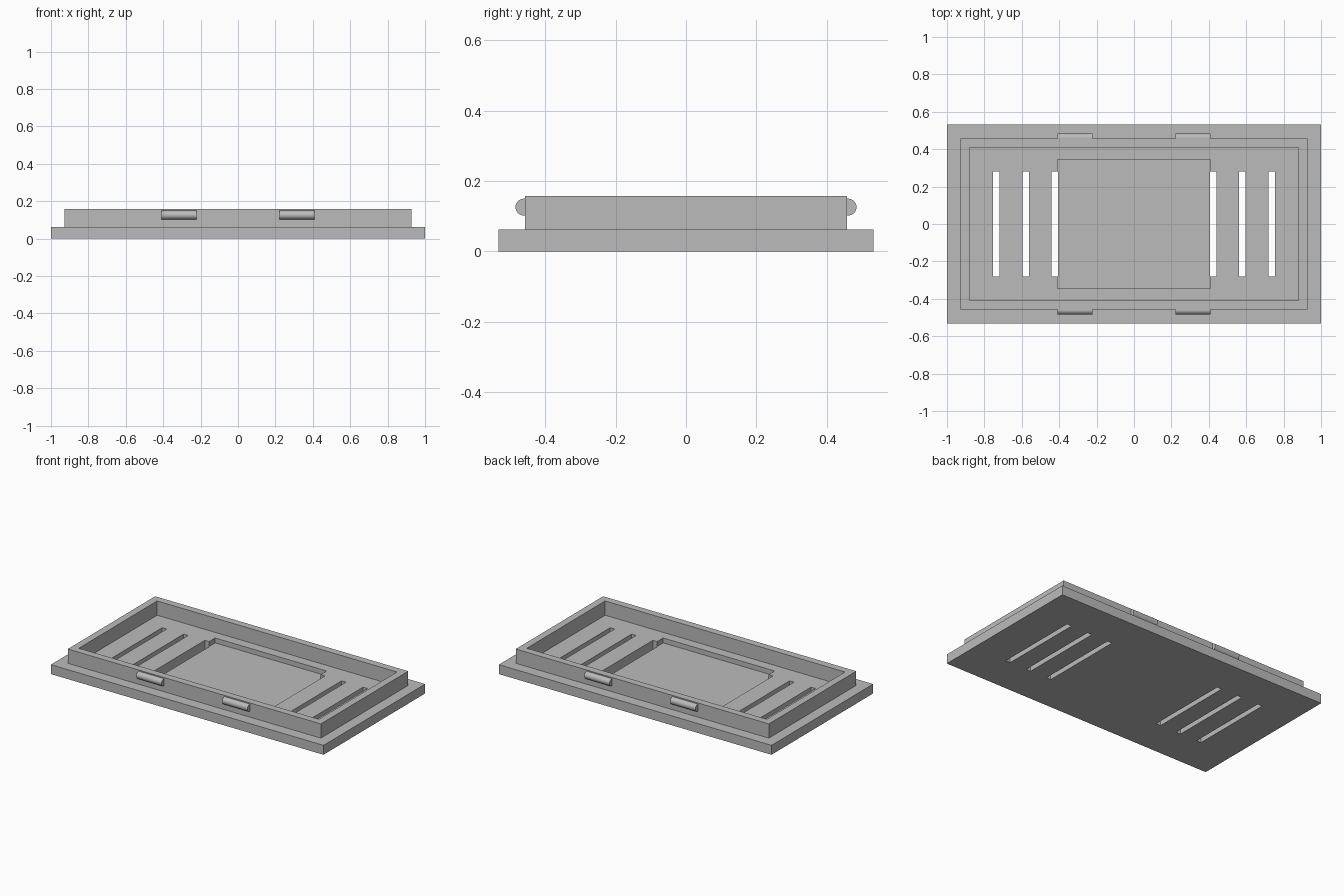
import bpy
import bmesh
from math import pi
from mathutils import Matrix

default = bpy.data.objects.get("Cube")
if default:
    bpy.data.objects.remove(default, do_unlink=True)

GREY = (0.5, 0.5, 0.5, 1.0)
plastic = bpy.data.materials.new("grey_plastic")
plastic.use_nodes = True
plastic.diffuse_color = GREY
plastic.node_tree.nodes["Principled BSDF"].inputs["Base Color"].default_value = GREY

BASE_TOP, RIM_TOP = 0.0625, 0.157
RECESS_FLOOR = 0.03


def finish(name, bm):
    mesh = bpy.data.meshes.new(name)
    bm.to_mesh(mesh)
    bm.free()
    mesh.materials.append(plastic)
    obj = bpy.data.objects.new(name, mesh)
    bpy.context.collection.objects.link(obj)
    return obj


def box(name, half_x, half_y, z0, z1, x=0.0):
    bm = bmesh.new()
    place = Matrix.Translation((x, 0, (z0 + z1) / 2))
    size = Matrix.Diagonal((2 * half_x, 2 * half_y, z1 - z0, 1))
    bmesh.ops.create_cube(bm, size=1, matrix=place @ size)
    return finish(name, bm)


def cut(obj, cutters):
    """Subtract the cutters, bake the result and remove the helpers."""
    for cutter in cutters:
        cutter.hide_render = True
        mod = obj.modifiers.new("cut", "BOOLEAN")
        mod.operation, mod.solver, mod.object = "DIFFERENCE", "EXACT", cutter
    graph = bpy.context.evaluated_depsgraph_get()
    graph.update()
    baked = bpy.data.meshes.new_from_object(obj.evaluated_get(graph))
    obj.modifiers.clear()
    obj.data = baked
    for cutter in cutters:
        bpy.data.objects.remove(cutter, do_unlink=True)


# Base plate with a central recess and three vent slots at each end
base = box("base_plate", 1.0, 0.532, 0, BASE_TOP)
cutters = [box("recess_cutter", 0.409, 0.345, RECESS_FLOOR, 0.2)]
for side in (-1, 1):
    for x in (0.424, 0.579, 0.737):
        cutters.append(box("slot_cutter", 0.0168, 0.282, -0.1, 0.2, side * x))
cut(base, cutters)

# Raised rim wall
rim = box("rim_wall", 0.928, 0.4575, BASE_TOP, RIM_TOP)
cut(rim, [box("cavity_cutter", 0.88, 0.41, 0, 0.3)])

# Rounded snap clips on the long sides, half sunk in the rim
for side, end in ((-1, "front"), (1, "back")):
    for x, hand in ((-0.315, "right"), (0.315, "left")):
        bm = bmesh.new()
        place = Matrix.Translation((x, side * 0.46, 0.126))
        bmesh.ops.create_cone(
            bm, cap_ends=True, segments=32, radius1=0.024, radius2=0.024,
            depth=0.186, matrix=place @ Matrix.Rotation(pi / 2, 4, "Y"))
        for face in bm.faces:
            face.smooth = len(face.verts) == 4
        for edge in bm.edges:
            edge.smooth = all(f.smooth for f in edge.link_faces)
        finish(f"{end}_{hand}_clip", bm)
